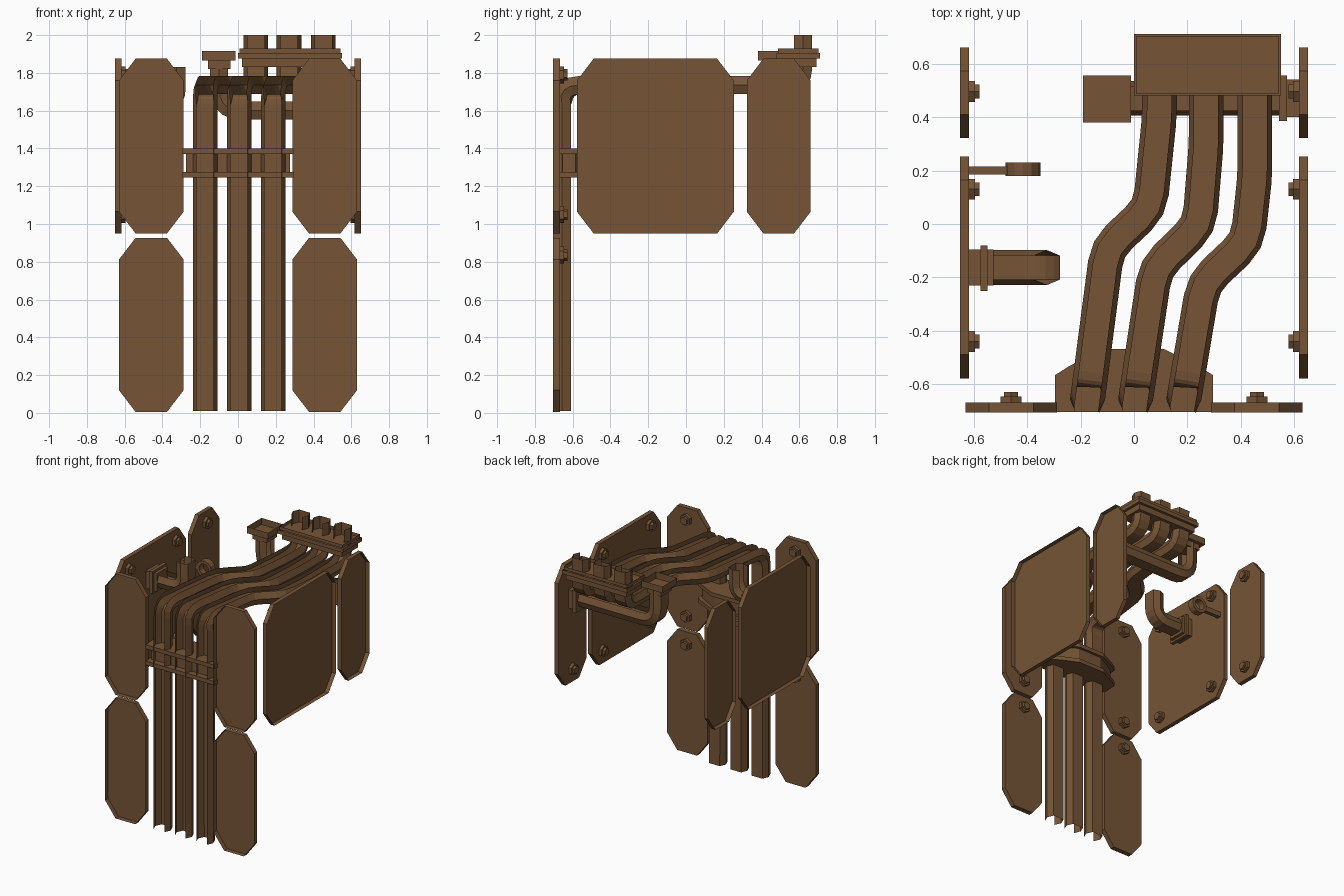
import bpy, bmesh, math
from mathutils import Vector, Matrix

if "Cube" in bpy.data.objects:
    bpy.data.objects.remove(bpy.data.objects["Cube"])

brown = bpy.data.materials.new("weathered_brown")
brown.diffuse_color = (0.18, 0.09, 0.037, 1)
brown.use_nodes = True
brown.node_tree.nodes["Principled BSDF"].inputs["Base Color"].default_value = brown.diffuse_color


def finish(name, bm):
    bmesh.ops.recalc_face_normals(bm, faces=bm.faces)
    me = bpy.data.meshes.new(name)
    bm.to_mesh(me)
    bm.free()
    me.materials.append(brown)
    ob = bpy.data.objects.new(name, me)
    bpy.context.collection.objects.link(ob)
    return ob


def prism(name, pts, offset, first=True, last=True):
    """Extrude a closed 3D outline along an offset; either end may stay open."""
    bm = bmesh.new()
    a = [bm.verts.new(p) for p in pts]
    b = [bm.verts.new(Vector(p) + Vector(offset)) for p in pts]
    n = len(pts)
    if first:
        bm.faces.new(a)
    if last:
        bm.faces.new(b)
    for i in range(n):
        bm.faces.new((a[i], a[(i + 1) % n], b[(i + 1) % n], b[i]))
    return finish(name, bm)


def box(name, x0, x1, y0, y1, z0, z1, top=True):
    pts = [(x0, y0, z0), (x1, y0, z0), (x1, y1, z0), (x0, y1, z0)]
    return prism(name, pts, (0, 0, z1 - z0), last=top)


def fillet(pts, radii):
    """Round the inner corners of a path; radii holds (size, segments) per corner."""
    pts = [Vector(p) for p in pts]
    out = [pts[0]]
    for p, c, q, (r, n) in zip(pts, pts[1:], pts[2:], radii):
        d = min(r, 0.45 * (p - c).length, 0.45 * (q - c).length)
        a, b = c + (p - c).normalized() * d, c + (q - c).normalized() * d
        for k in range(n + 1):
            t = k / n
            out.append(a * (1 - t) ** 2 + c * (2 * t * (1 - t)) + b * t * t)
    return out + [pts[-1]]


HEX = [(-.065, 0), (-.045, .048), (.045, .048), (.065, 0), (.045, -.048), (-.045, -.048)]


def duct(name, pts, side, radii, open_side):
    """Sweep the hexagonal section along a path, leaving one flat side open."""
    path = fillet(pts, radii)
    side = Vector(side)
    bm = bmesh.new()
    rings = []
    for i, p in enumerate(path):
        t = Vector()
        if i:
            t += (p - path[i - 1]).normalized()
        if i < len(path) - 1:
            t += (path[i + 1] - p).normalized()
        t.normalize()
        w = t.cross(Vector((0, 0, 1)))
        w = side.copy() if w.length < 0.15 else w.normalized()
        if w.dot(side) < 0:
            w = -w
        nrm = t.cross(w).normalized()
        rings.append([bm.verts.new(p + w * a + nrm * b) for a, b in HEX])
    for r0, r1 in zip(rings, rings[1:]):
        for k in range(6):
            if k != open_side:
                bm.faces.new((r0[k], r0[(k + 1) % 6], r1[(k + 1) % 6], r1[k]))
    return finish(name, bm)


def bolt(name, pos, direction):
    """Hexagonal washer and head standing on a plate."""
    bm = bmesh.new()
    d = Vector(direction)
    rot = d.to_track_quat('Z', 'Y').to_matrix().to_4x4()
    for r, h in ((0.045, 0.022), (0.03, 0.04)):
        m = Matrix.Translation(Vector(pos) + d * h / 2) @ rot
        bmesh.ops.create_cone(bm, cap_ends=True, segments=6, radius1=r, radius2=r,
                              depth=h, matrix=m)
    return finish(name, bm)


def octagon(u0, u1, z0, z1, cu=0.088, cz=0.115):
    return [(u0 + cu, z0), (u1 - cu, z0), (u1, z0 + cz), (u1, z1 - cz),
            (u1 - cu, z1), (u0 + cu, z1), (u0, z1 - cz), (u0, z0 + cz)]


# Chamfered plates, open on the outside, with bolts on the inside
for s, tag in ((-1, "left"), (1, "right")):
    for z0, z1, lvl, heights in ((0.005, 0.927, "lower", (0.835,)),
                                 (0.95, 1.875, "upper", (1.05, 1.79))):
        prism(f"front_plate_{lvl}_{tag}",
              [(s * u, -0.705, z) for u, z in octagon(0.288, 0.63, z0, z1)],
              (0, 0.037, 0), first=False)
        for z in heights:
            bolt(f"front_bolt_{lvl}_{tag}", (s * 0.46, -0.668, z), (0, 1, 0))
    for y0, y1, bolts, kind in ((-0.577, 0.253, (-0.44, 0.13), "large"),
                                (0.322, 0.66, (0.495,), "small")):
        prism(f"side_plate_{kind}_{tag}",
              [(s * 0.65, u, z) for u, z in octagon(y0, y1, 0.95, 1.875)],
              (-s * 0.033, 0, 0), first=False)
        for y in bolts:
            for z in (1.05, 1.79):
                bolt(f"side_bolt_{kind}_{tag}", (s * 0.617, y, z), (-s, 0, 0))

# Three long ducts, open outwards: up the front, over with a side step, up at the back
for i, (x0, xa, ya, xb, yb, xc, yc) in enumerate((
        (-.174, -.10, -.09, .06, .06, .095, .40),
        (.006, .08, -.165, .245, -.005, .27, .30),
        (.186, .26, -.22, .425, -.065, .452, .18))):
    duct(f"long_duct_{i + 1}",
         [(x0, -.657, .01), (x0, -.657, 1.735), (xa, ya, 1.735), (xb, yb, 1.735),
          (xc, yc, 1.735), (xc, .62, 1.735), (xc, .62, 2.0)], (1, 0, 0),
         [(.1, 4), (.06, 2), (.06, 2), (.03, 1), (.09, 4)], 4)

# Arched clamp holding the ducts at the front
for name, z0, z1, x, y in (("clamp_flange_bottom", 1.245, 1.275, .295, -.703),
                           ("clamp_web", 1.275, 1.37, .275, -.655),
                           ("clamp_flange_top", 1.37, 1.4, .295, -.703)):
    d = .295 - x
    half = [(x, y), (x, -.565 - d), (.24 - d, -.53 - d), (.11 - d / 2, -.467 - d)]
    outline = half + [(-u, v) for u, v in reversed(half)]
    prism(name, [(u, v, z0) for u, v in outline], (0, 0, z1 - z0))

# Rear header flange that joins the three ducts, trays open upwards
box("header_neck", .02, .53, .5, .69, 1.83, 1.875)
box("header_flange", 0, .55, .48, .71, 1.875, 1.905, top=False)
box("header_top", .008, .542, .488, .702, 1.905, 1.93, top=False)

# Return duct from the right plate to the small open socket
duct("return_duct", [(.57, .47, 1.6), (-.1, .47, 1.6), (-.1, .47, 1.865)], (0, 1, 0),
     [(.13, 5)], 4)
box("return_collar", .543, .572, .385, .555, 1.515, 1.685)
box("return_base", .572, .617, .4, .54, 1.53, 1.67)
box("socket_neck", -.16, -.04, .405, .53, 1.82, 1.865, top=False)
box("socket_tray", -.19, -.012, .38, .555, 1.865, 1.915, top=False)

# Short elbow on the left plate
duct("left_elbow", [(-.53, -.163, 1.63), (-.325, -.163, 1.63), (-.325, -.163, 1.83)],
     (0, 1, 0), [(.2, 5)], 1)
box("elbow_base", -.617, -.525, -.23, -.095, 1.562, 1.698)
box("elbow_collar", -.575, -.548, -.25, -.08, 1.545, 1.715)

# Small arm with a ring on the left plate
box("arm", -.617, -.47, .185, .215, 1.585, 1.625)
bm = bmesh.new()
loops = []
for r, y in ((.065, .18), (.065, .23), (.04, .23), (.04, .18)):
    loops.append([bm.verts.new((-.415 + r * math.cos(a * math.tau / 12), y,
                                1.605 + r * math.sin(a * math.tau / 12))) for a in range(12)])
for j in range(4):
    p, q = loops[j], loops[(j + 1) % 4]
    for k in range(12):
        bm.faces.new((p[k], p[(k + 1) % 12], q[(k + 1) % 12], q[k]))
finish("arm_ring", bm)
